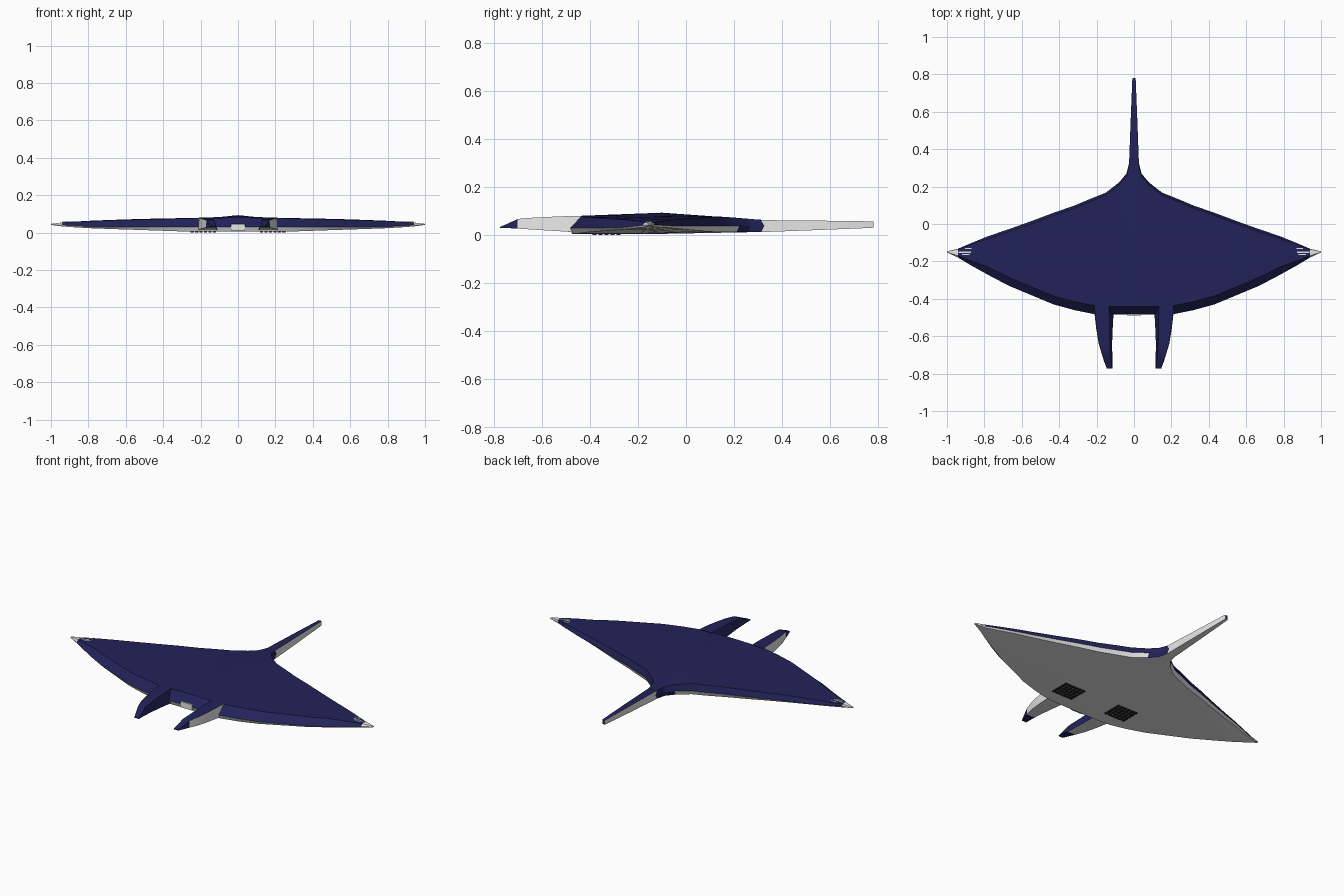
import bpy, bmesh, math


def material(name, rgb):
    m = bpy.data.materials.new(name)
    m.diffuse_color = (*rgb, 1)
    return m


NAVY = material("navy skin", (0.016, 0.016, 0.10))
WHITE = material("white belly", (0.80, 0.80, 0.80))
DARK = material("dark gills", (0.02, 0.02, 0.022))


def loft(name, rings, colour, smooth=25):
    """Skin closed rings; colour(ring index, side index) gives 0 navy / 1 white."""
    bm = bmesh.new()
    rows = [[bm.verts.new(p) for p in r] for r in rings]
    n = len(rows[0])
    for i in range(len(rows) - 1):
        for j in range(n):
            k = (j + 1) % n
            f = bm.faces.new((rows[i][j], rows[i][k], rows[i + 1][k], rows[i + 1][j]))
            f.material_index = colour(i, j)
    for i, row in ((0, rows[0]), (len(rows) - 2, rows[-1])):
        bm.faces.new(row).material_index = colour(i, 0)
    bmesh.ops.recalc_face_normals(bm, faces=bm.faces)
    return finish(name, bm, (NAVY, WHITE), smooth)


def finish(name, bm, mats, smooth=None):
    me = bpy.data.meshes.new(name)
    bm.to_mesh(me)
    bm.free()
    ob = bpy.data.objects.new(name, me)
    bpy.context.collection.objects.link(ob)
    for m in mats:
        me.materials.append(m)
    if smooth:
        bpy.ops.object.select_all(action='DESELECT')
        ob.select_set(True)
        bpy.context.view_layer.objects.active = ob
        bpy.ops.object.shade_smooth_by_angle(angle=math.radians(smooth))
    return ob


# Body stations: x, front y, rear y, top z, ridge z, rear top z, bottom z
STATIONS = [
    (0.00, -0.485, 0.335, 0.080, 0.093, 0.063, 0.005),
    (0.025, -0.485, 0.330, 0.080, 0.091, 0.063, 0.005),
    (0.04, -0.485, 0.270, 0.080, 0.089, 0.068, 0.005),
    (0.08, -0.485, 0.222, 0.079, 0.085, 0.072, 0.005),
    (0.15, -0.485, 0.168, 0.078, 0.081, 0.076, 0.005),
    (0.22, -0.480, 0.140, 0.077, 0.079, 0.075, 0.005),
    (0.32, -0.460, 0.098, 0.075, 0.077, 0.073, 0.007),
    (0.43, -0.430, 0.060, 0.072, 0.075, 0.071, 0.011),
    (0.55, -0.380, 0.015, 0.069, 0.072, 0.068, 0.015),
    (0.67, -0.330, -0.028, 0.066, 0.068, 0.065, 0.019),
    (0.78, -0.272, -0.065, 0.062, 0.064, 0.061, 0.023),
    (0.87, -0.222, -0.102, 0.058, 0.059, 0.057, 0.028),
    (0.94, -0.180, -0.132, 0.053, 0.054, 0.053, 0.033),
    (1.00, -0.152, -0.146, 0.047, 0.047, 0.047, 0.041),
]


def body_ring(x, yf, yb, zt, zc, zr, zb, sign):
    s = min(1, (yb - yf) / 0.22)
    mid = yf + 0.47 * (yb - yf)
    rim = 0.5 * (zt + zb) - 0.012 * s
    pts = [(yb - 0.014 * s, zr), (mid, zc), (yf + 0.045 * s, zt), (yf, rim),
           (yf + 0.012 * s, zb), (mid, zb), (yb - 0.012 * s, zb + 0.008 * s),
           (yb, rim + 0.008 * s)]
    return [(sign * x, y, z) for y, z in pts]


rings = [body_ring(*s, -1) for s in reversed(STATIONS[1:])] + [body_ring(*s, 1) for s in STATIONS]
LAST = len(rings) - 2


def body_colour(i, j):
    if i in (0, LAST):                        # pale wing tips
        return 1
    if j == 6 and abs(i - LAST / 2) < 3:      # navy flare into the tail
        return 0
    return int(3 <= j <= 6)                   # pale belly and lower rim


loft("body", rings, body_colour)

# Tail: navy top, pale sides and belly
TAIL = [(0.26, 0.027, 0.063, 0.013), (0.333, 0.026, 0.062, 0.013),
        (0.55, 0.018, 0.060, 0.021), (0.775, 0.009, 0.057, 0.030), (0.78, 0.007, 0.055, 0.032)]
loft("tail", [[(-w, y, zt), (w, y, zt), (w, y, zb), (-w, y, zb)] for y, w, zt, zb in TAIL],
     lambda i, j: int(j > 0))

# Head fins: y, inner x at foot, inner x at top, outer x, top z, bottom z
FIN = [(-0.43, 0.112, 0.135, 0.212, 0.080, 0.012), (-0.49, 0.110, 0.132, 0.208, 0.079, 0.014),
       (-0.56, 0.114, 0.131, 0.200, 0.076, 0.018), (-0.64, 0.117, 0.129, 0.187, 0.072, 0.023),
       (-0.70, 0.116, 0.126, 0.169, 0.067, 0.027), (-0.74, 0.115, 0.121, 0.156, 0.048, 0.029),
       (-0.773, 0.114, 0.117, 0.143, 0.034, 0.030)]
for side, s in (("left", -1), ("right", 1)):
    loft(side + "_head_fin",
         [[(s * a, y, zb), (s * b, y, zt), (s * o, y, zt), (s * (o + 0.002), y, zb)]
          for y, a, b, o, zt, zb in FIN],
         lambda i, j: int(j >= 2 and i < 4))


def boxes(name, items, mat):
    bm = bmesh.new()
    for c, d in items:
        verts = bmesh.ops.create_cube(bm, size=1)["verts"]
        bmesh.ops.scale(bm, vec=d, verts=verts)
        bmesh.ops.translate(bm, vec=c, verts=verts)
    return finish(name, bm, (mat,))


# Gill grilles on the belly
for side, s in (("left", -1), ("right", 1)):
    boxes(side + "_gills",
          [((s * (0.125 + 0.024 * i), -0.38 + 0.025 * j, 0.004), (0.017, 0.017, 0.008))
           for i in range(6) for j in range(5)], DARK)

# Mouth plate at the front edge
boxes("mouth", [((0, -0.484, 0.029), (0.075, 0.008, 0.034))], WHITE)

# Pale streaks near the wing tips
for side, s in (("left", -1), ("right", 1)):
    boxes(side + "_tip_streaks",
          [((s * 0.905, -0.150, 0.0565), (0.065, 0.008, 0.004)),
           ((s * 0.885, -0.130, 0.0575), (0.035, 0.006, 0.004)),
           ((s * 0.900, -0.163, 0.0565), (0.040, 0.005, 0.004))], WHITE)
